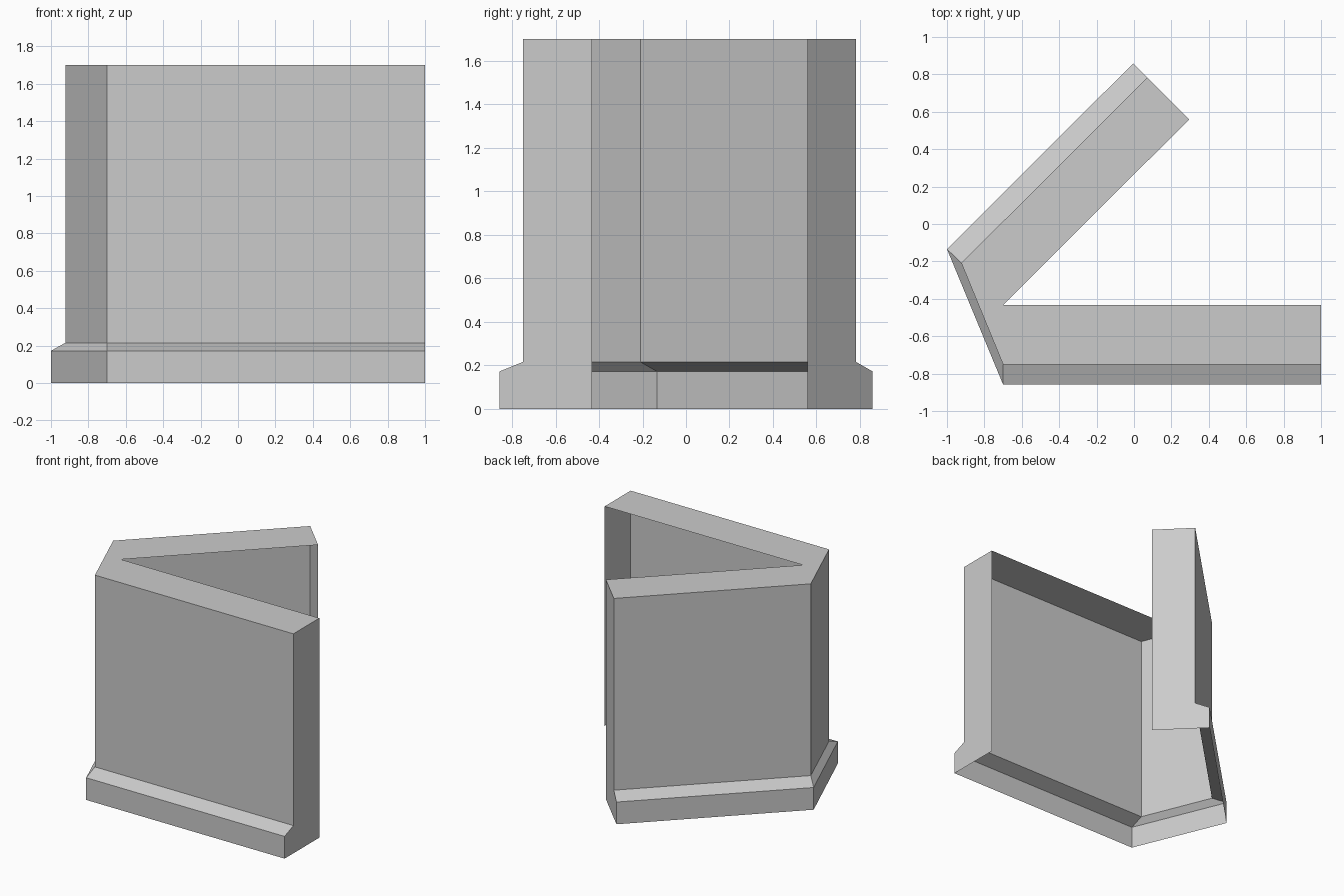
import bpy
import bmesh

cube = bpy.data.objects.get("Cube")
if cube:
    bpy.data.objects.remove(cube, do_unlink=True)

# Plain stone grey
grey = bpy.data.materials.new("stone_grey")
grey.use_nodes = True
colour = (0.6, 0.6, 0.6, 1)
grey.diffuse_color = colour
grey.node_tree.nodes["Principled BSDF"].inputs["Base Color"].default_value = colour

# Plan outlines from the front wing's end, round the chamfered corner, to the rear wing's end
plinth = [(1, -0.858), (-0.7, -0.858), (-1, -0.134), (-0.005, 0.858)]
face = [(1, -0.751), (-0.7, -0.751), (-0.923, -0.209), (0.07, 0.783)]
inner = [(1, -0.433), (-0.7, -0.433), (-0.7, -0.433), (0.295, 0.559)]
HEIGHT, LIP, LEDGE = 1.7, 0.172, 0.215

# Wall skin: plinth, sloped ledge, wall face and coping, open on the inside and underneath
levels = [(plinth, 0), (plinth, LIP), (face, LEDGE), (face, HEIGHT), (inner, HEIGHT)]
bm = bmesh.new()
rows = [[bm.verts.new((x, y, z)) for x, y in outline] for outline, z in levels]
for low, high in zip(rows, rows[1:]):
    for i in range(len(low) - 1):
        bm.faces.new((low[i + 1], low[i], high[i], high[i + 1]))

# End caps of the two wings
for end in (0, -1):
    foot = bm.verts.new((*inner[end], 0))
    cap = [row[end] for row in rows] + [foot]
    bm.faces.new(cap if end else cap[::-1])

# The inner corner of the coping is one point
bmesh.ops.remove_doubles(bm, verts=bm.verts[:], dist=0.0001)
bmesh.ops.recalc_face_normals(bm, faces=bm.faces[:])
top = max(bm.faces, key=lambda f: f.calc_center_median().z)
if top.normal.z < 0:
    bmesh.ops.reverse_faces(bm, faces=bm.faces[:])

mesh = bpy.data.meshes.new("corner_wall")
bm.to_mesh(mesh)
bm.free()
mesh.materials.append(grey)
wall = bpy.data.objects.new("corner_wall", mesh)
bpy.context.collection.objects.link(wall)
